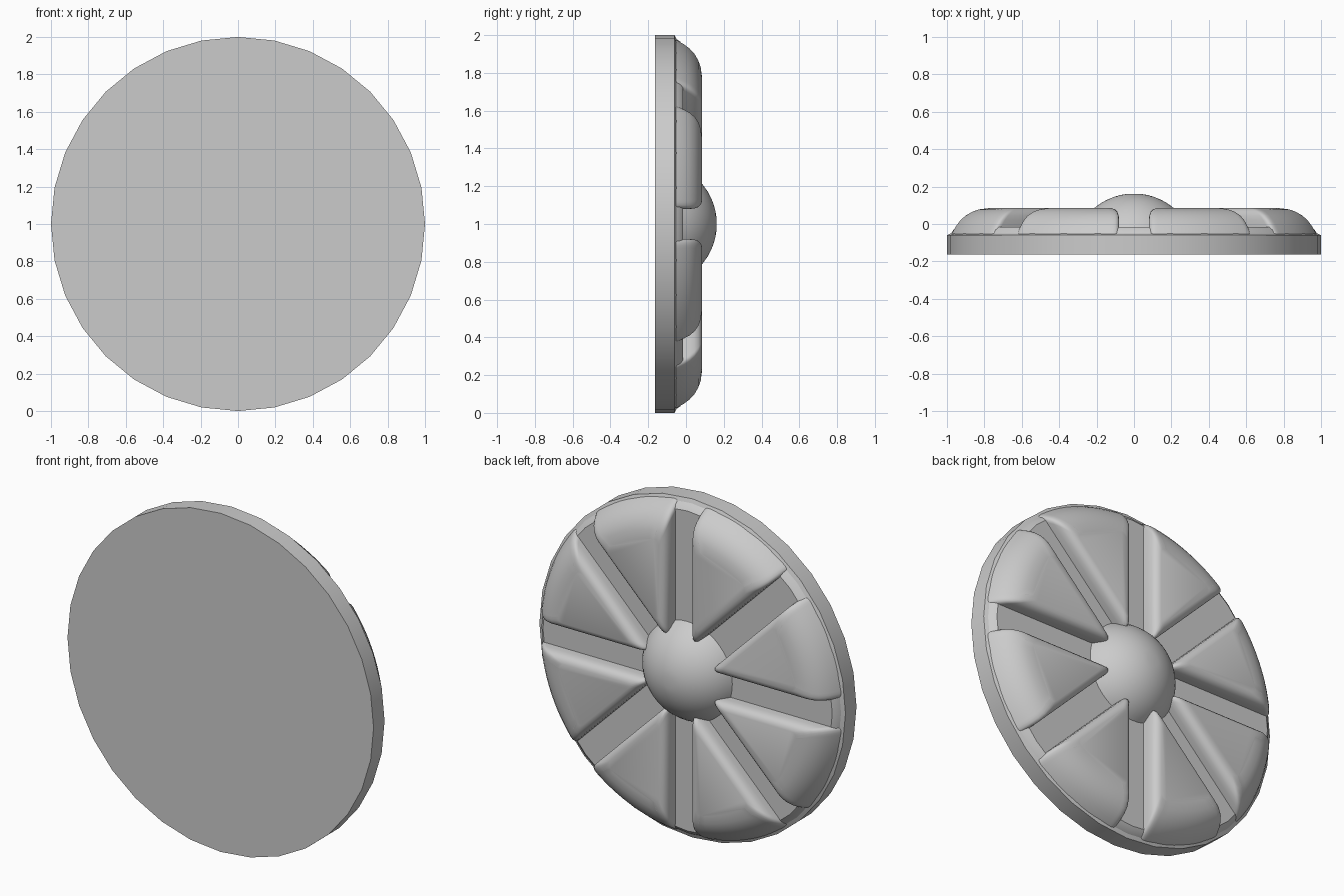
import bpy, bmesh
from math import sin, cos, pi, sqrt, asin, radians
from mathutils import Vector

if "Cube" in bpy.data.objects:
    bpy.data.objects.remove(bpy.data.objects["Cube"])

CENTER_Z = 1.0


def finish(name, bm, angle):
    bmesh.ops.remove_doubles(bm, verts=bm.verts, dist=1e-5)
    bmesh.ops.recalc_face_normals(bm, faces=bm.faces)
    mesh = bpy.data.meshes.new(name)
    bm.to_mesh(mesh)
    bm.free()
    obj = bpy.data.objects.new(name, mesh)
    bpy.context.collection.objects.link(obj)
    bpy.ops.object.select_all(action='DESELECT')
    obj.select_set(True)
    bpy.context.view_layer.objects.active = obj
    bpy.ops.object.shade_smooth_by_angle(angle=radians(angle))
    return obj


def loft(name, rings, angle=40):
    """Join matching closed rings of points and cap both ends."""
    bm = bmesh.new()
    loops = [[bm.verts.new(p) for p in ring] for ring in rings]
    for a, b in zip(loops, loops[1:]):
        for i in range(len(a)):
            j = (i + 1) % len(a)
            bm.faces.new((a[i], a[j], b[j], b[i]))
    bm.faces.new(loops[0])
    bm.faces.new(loops[-1])
    return finish(name, bm, angle)


def revolve(name, profile, sides, angle=40):
    return loft(name, [[(r * sin(2 * pi * k / sides), y, CENTER_Z + r * cos(2 * pi * k / sides))
                        for k in range(sides)] for r, y in profile], angle)


def rounded(corner, before, after, size, steps=4):
    a = corner + (before - corner).normalized() * size
    b = corner + (after - corner).normalized() * size
    return [a * (1 - t) ** 2 + corner * 2 * t * (1 - t) + b * t * t
            for t in [i / steps for i in range(steps + 1)]]


def sector(gap, radius, corner):
    """Outline of one wedge between two spokes, pointing along +u."""
    half = pi / 8
    tip = Vector((gap / sin(half), 0))
    end = half - asin(gap / radius)
    arc = [Vector((radius * cos(a), radius * sin(a)))
           for a in [-end + 2 * end * i / 12 for i in range(13)]]
    return (rounded(tip, arc[-1], arc[0], 0.05)
            + rounded(arc[0], tip, arc[1], corner) + arc[1:-1]
            + rounded(arc[-1], arc[-2], tip, corner))


# Flat-backed base disc whose upper face is the groove floor
revolve("base_disc", [(1.0, -0.163), (1.0, -0.06), (0.978, -0.05),
                      (0.965, -0.03), (0.945, -0.015)], 32, 30)

# Central dome
R, top = 0.33, 0.163
dome = [(sqrt(2 * R * h - h * h), top - h)
        for h in [0.19 * (i / 10) ** 2 for i in range(10, 0, -1)]]
revolve("hub_dome", dome, 48)

# Eight rounded wedges: extra groove inset, outer radius, height
steps = [(0, 0.985, -0.06), (0, 0.978, -0.045), (0, 0.958, -0.01), (0, 0.935, 0.02),
         (0.002, 0.908, 0.045), (0.009, 0.875, 0.065), (0.022, 0.84, 0.078),
         (0.04, 0.79, 0.085)]
for n in range(8):
    a = pi / 8 + n * pi / 4
    rings = []
    for inset, radius, y in steps:
        rings.append([(p.x * cos(a) - p.y * sin(a), y,
                       CENTER_Z + p.x * sin(a) + p.y * cos(a))
                      for p in sector(0.08 + inset, radius, 0.035)])
    loft(f"wedge_{n + 1}", rings, 50)
